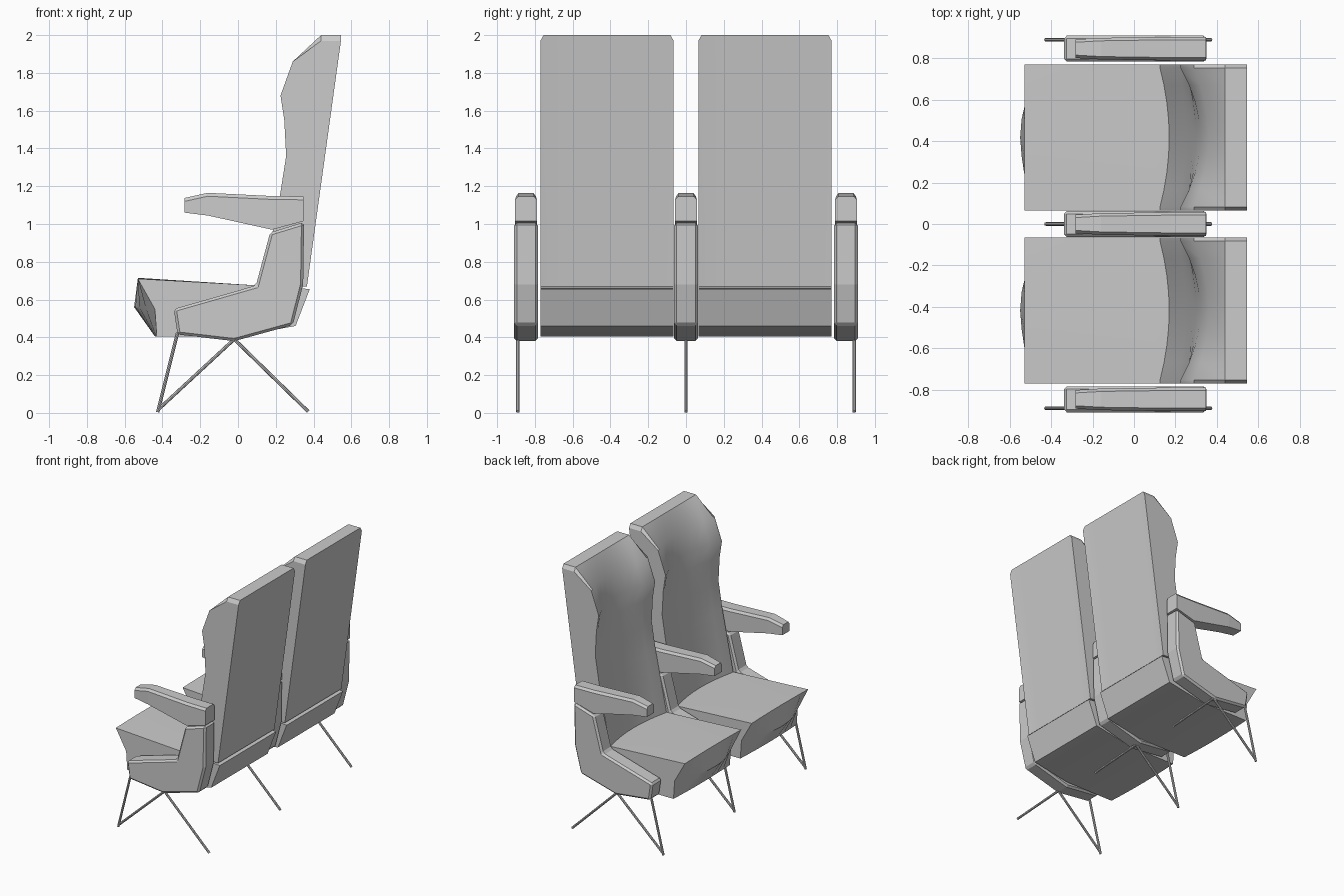
import bpy, bmesh, math
from mathutils import Vector

if "Cube" in bpy.data.objects:
    bpy.data.objects.remove(bpy.data.objects["Cube"])


def loft(name, sections, smooth=False, bevel=0.0):
    """Skin closed sections (same point count) and cap both ends."""
    bm = bmesh.new()
    rings = [[bm.verts.new(p) for p in s] for s in sections]
    n = len(rings[0])
    for a, b in zip(rings, rings[1:]):
        for i in range(n):
            bm.faces.new((a[i], a[(i + 1) % n], b[(i + 1) % n], b[i]))
    bm.faces.new(rings[0])
    bm.faces.new(rings[-1])
    bmesh.ops.recalc_face_normals(bm, faces=bm.faces[:])
    me = bpy.data.meshes.new(name)
    bm.to_mesh(me)
    bm.free()
    ob = bpy.data.objects.new(name, me)
    bpy.context.collection.objects.link(ob)
    if bevel:
        m = ob.modifiers.new("chamfer", 'BEVEL')
        m.width = bevel
        m.segments = 1
        m.limit_method = 'ANGLE'
        m.angle_limit = math.radians(40)
    if smooth:
        bpy.ops.object.select_all(action='DESELECT')
        bpy.context.view_layer.objects.active = ob
        ob.select_set(True)
        bpy.ops.object.shade_smooth_by_angle(angle=math.radians(30))
    return ob


def blended(name, yc, half, edge, mid, top_drop=0.0, steps=8):
    """Loft along y from an edge profile to a middle profile and back."""
    us = [-1 + 2 * i / steps for i in range(steps + 1)]
    if top_drop:
        us = [-1] + [u * 0.95 for u in us] + [1]
    secs = []
    for u in us:
        t = 1 - min(1, abs(u) / 0.95 if top_drop else abs(u)) ** 2
        sec = []
        for (x0, z0), (x1, z1) in zip(edge, mid):
            z = z0 + (z1 - z0) * t
            if abs(u) == 1 and z > 1.99:
                z -= top_drop
            sec.append((x0 + (x1 - x0) * t, yc + half * u, z))
        secs.append(sec)
    return loft(name, secs, smooth=True)


# side profiles (x, z): winged edge and hollow middle of the backrest
back_edge = [(0.365, 0.67), (0.545, 2.0), (0.44, 2.0), (0.29, 1.86), (0.225, 1.68),
             (0.245, 1.55), (0.255, 1.36), (0.222, 1.15), (0.125, 0.67)]
back_mid = [(0.365, 0.67), (0.545, 2.0), (0.44, 2.0), (0.36, 1.86), (0.32, 1.68),
            (0.30, 1.55), (0.275, 1.36), (0.245, 1.15), (0.17, 0.67)]
seat_edge = [(-0.53, 0.71), (-0.44, 0.55), (-0.43, 0.405), (0.0, 0.405), (0.305, 0.46),
             (0.38, 0.655), (0.33, 0.66), (0.1, 0.675)]
seat_mid = [(-0.53, 0.715), (-0.55, 0.56), (-0.44, 0.405), (0.0, 0.405), (0.305, 0.46),
            (0.38, 0.655), (0.33, 0.66), (0.1, 0.675)]

for side, yc in (("left", 0.418), ("right", -0.418)):
    blended("backrest_" + side, yc, 0.353, back_edge, back_mid, top_drop=0.03)
    # front of the cushion comes to a ridge in the middle
    blended("seat_cushion_" + side, yc, 0.353, seat_edge, seat_mid)

# side panels, armrests and legs repeat three times
panel = [(-0.34, 0.55), (-0.32, 0.415), (-0.02, 0.38), (0.29, 0.465), (0.345, 0.68),
         (0.35, 1.01), (0.17, 0.955), (0.095, 0.675)]
# armrest stations: x, bottom, top, half width
arm = [(-0.282, 1.06, 1.138, 0.045), (-0.16, 1.045, 1.165, 0.052),
       (0.18, 0.97, 1.148, 0.057), (0.347, 1.015, 1.146, 0.057)]


def rod(name, a, b, r=0.009):
    a, b = Vector(a), Vector(b)
    d = b - a
    bpy.ops.mesh.primitive_cylinder_add(vertices=8, radius=r, depth=d.length,
                                        location=(a + b) / 2,
                                        rotation=d.to_track_quat('Z', 'Y').to_euler())
    bpy.context.object.name = name


for tag, yc, yl in (("left", 0.847, 0.89), ("middle", 0, 0), ("right", -0.847, -0.89)):
    loft("side_panel_" + tag, [[(x, yc + s, z) for x, z in panel] for s in (-0.063, 0.063)],
         bevel=0.014)
    # armrest with chamfered upper edges
    secs = []
    for x, zb, zt, w in arm:
        secs.append([(x, yc - w, zb), (x, yc + w, zb), (x, yc + w, zt - 0.018),
                     (x, yc + w - 0.014, zt), (x, yc - w + 0.014, zt), (x, yc - w, zt - 0.018)])
    loft("armrest_" + tag, secs)
    # wire legs
    rod("front_leg_" + tag, (-0.425, yl, 0.004), (-0.32, yl, 0.425))
    rod("brace_leg_" + tag, (-0.422, yl, 0.018), (-0.02, yl, 0.39))
    rod("rear_leg_" + tag, (0.372, yl, 0.007), (-0.02, yl, 0.39))
